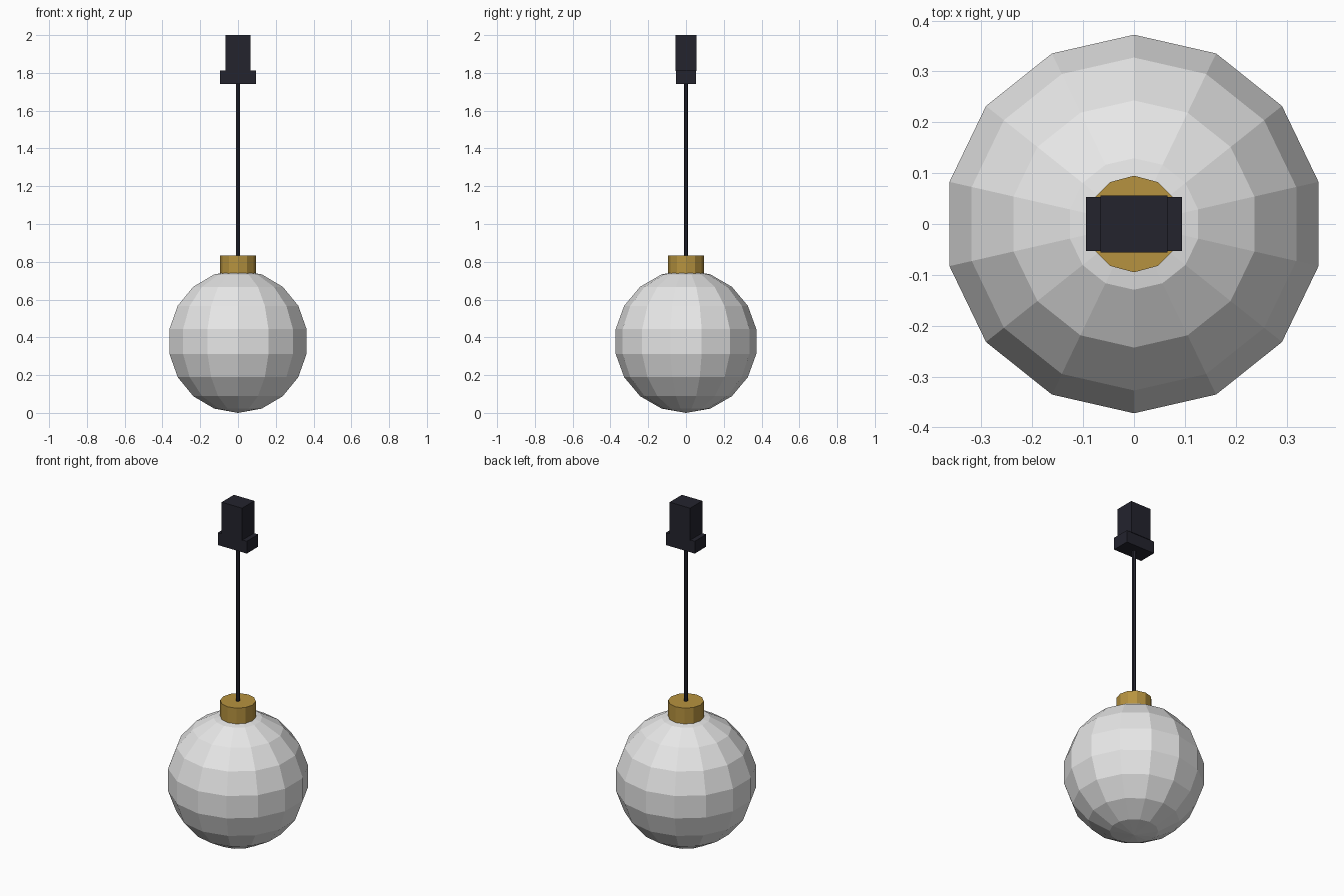
import bpy, bmesh, math
from mathutils import Matrix

if "Cube" in bpy.data.objects:
    bpy.data.objects.remove(bpy.data.objects["Cube"])


def material(name, rgb):
    m = bpy.data.materials.new(name)
    m.diffuse_color = (*rgb, 1)
    m.use_nodes = True
    m.node_tree.nodes["Principled BSDF"].inputs["Base Color"].default_value = m.diffuse_color
    return m


WHITE = material("globe_white", (0.8, 0.8, 0.8))
GOLD = material("brass_gold", (0.47, 0.29, 0.05))
DARK = material("dark_navy", (0.017, 0.017, 0.027))


def finish(bm, name, mat):
    bmesh.ops.recalc_face_normals(bm, faces=bm.faces)
    me = bpy.data.meshes.new(name)
    bm.to_mesh(me)
    bm.free()
    me.materials.append(mat)
    ob = bpy.data.objects.new(name, me)
    bpy.context.collection.objects.link(ob)
    return ob


def lathe(name, profile, sides, mat):
    """Flat-sided turned part; profile of (radius, z), first corner on +y."""
    bm = bmesh.new()
    rings = []
    for r, z in profile:
        n = sides if r > 1e-5 else 1
        rings.append([bm.verts.new((r * math.sin(2 * math.pi * i / sides),
                                    r * math.cos(2 * math.pi * i / sides), z))
                      for i in range(n)])
    for a, b in zip(rings, rings[1:]):
        for i in range(sides):
            quad = [a[i % len(a)], a[(i + 1) % sides % len(a)],
                    b[(i + 1) % sides % len(b)], b[i % len(b)]]
            bm.faces.new(list(dict.fromkeys(quad)))
    for ring in (rings[0], rings[-1]):
        if len(ring) > 1:
            bm.faces.new(ring)
    return finish(bm, name, mat)


def box(name, size, z0, z1, mat):
    bm = bmesh.new()
    bmesh.ops.create_cube(bm, size=1, matrix=Matrix.Translation((0, 0, (z0 + z1) / 2))
                          @ Matrix.Diagonal((size[0], size[1], z1 - z0, 1)))
    return finish(bm, name, mat)


# Glass globe: 14 segments, 9 rings
R = 0.378
globe = [(R * math.sin(math.pi * k / 9), R - R * math.cos(math.pi * k / 9))
         for k in range(10)]
lathe("globe", globe, 14, WHITE)

# Brass collar on top of the globe
lathe("collar", [(0.095, 0.736), (0.095, 0.832)], 12, GOLD)

# Hanging cord
lathe("cord", [(0.011, 0.82), (0.011, 1.76)], 6, DARK)

# Ceiling mount: wide lower clamp and narrower upper block
box("mount_clamp", (0.188, 0.106), 1.74, 1.812, DARK)
box("mount_block", (0.132, 0.113), 1.81, 2.0, DARK)
